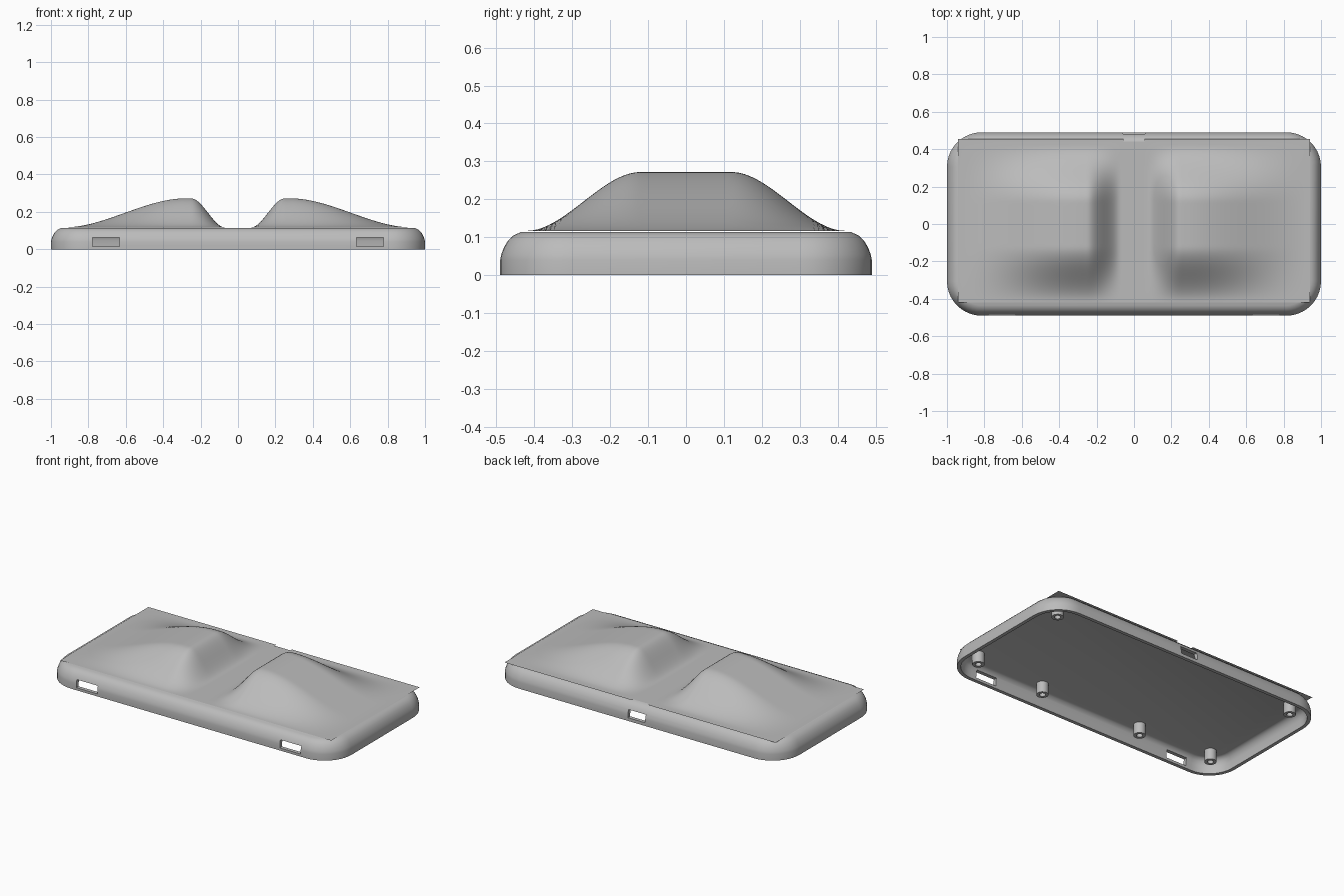
import bpy, bmesh, math

cube = bpy.data.objects.get("Cube")
if cube:
    bpy.data.objects.remove(cube, do_unlink=True)

grey = bpy.data.materials.new("plain_grey")
grey.use_nodes = True
grey.diffuse_color = (0.5, 0.5, 0.5, 1)
grey.node_tree.nodes["Principled BSDF"].inputs["Base Color"].default_value = (0.5, 0.5, 0.5, 1)


def finish(name, bm, recalc=True):
    """Turn a bmesh into a named, coloured object."""
    if recalc:
        bmesh.ops.recalc_face_normals(bm, faces=bm.faces)
    mesh = bpy.data.meshes.new(name)
    bm.to_mesh(mesh)
    bm.free()
    mesh.materials.append(grey)
    obj = bpy.data.objects.new(name, mesh)
    bpy.context.collection.objects.link(obj)
    return obj


def activate(obj):
    bpy.ops.object.select_all(action='DESELECT')
    obj.select_set(True)
    bpy.context.view_layer.objects.active = obj


def smooth(obj, degrees):
    activate(obj)
    bpy.ops.object.shade_smooth_by_angle(angle=math.radians(degrees))


def rounded_rect(hx, hy, r, z, steps=10):
    """Outline of a rounded rectangle, anticlockwise."""
    pts = []
    for quarter, (sx, sy) in enumerate([(1, 1), (-1, 1), (-1, -1), (1, -1)]):
        for i in range(steps + 1):
            a = (quarter + i / steps) * math.pi / 2
            pts.append((sx * (hx - r) + r * math.cos(a), sy * (hy - r) + r * math.sin(a), z))
    return pts


def loft(name, rings):
    """Skin a list of outlines and cap both ends."""
    bm = bmesh.new()
    loops = [[bm.verts.new(p) for p in ring] for ring in rings]
    n = len(loops[0])
    for a, b in zip(loops, loops[1:]):
        for i in range(n):
            j = (i + 1) % n
            bm.faces.new((a[i], a[j], b[j], b[i]))
    bm.faces.new(loops[0])
    bm.faces.new(loops[-1])
    return finish(name, bm)


# Hollow case: (inset, height) from the inner ceiling, round the rim, to the top
profile = [(0.06, 0.09), (0.045, 0.085), (0.032, 0.07), (0.024, 0.045), (0.022, 0),
           (0, 0), (0, 0.04), (0.003, 0.055), (0.01, 0.073), (0.02, 0.09),
           (0.034, 0.104), (0.055, 0.114)]
case = loft("case_shell", [rounded_rect(1 - d, 0.49 - d, 0.185 - d, z) for d, z in profile])

# Port openings: (x, y, width, bottom, top)
for x, y, w, low, high in [(-0.705, -0.48, 0.145, 0.016, 0.064),
                           (0.705, -0.48, 0.145, 0.016, 0.064),
                           (0, 0.48, 0.12, 0.02, 0.068)]:
    bm = bmesh.new()
    bmesh.ops.create_cube(bm, size=1)
    bmesh.ops.scale(bm, vec=(w, 0.1, high - low), verts=bm.verts)
    bmesh.ops.translate(bm, vec=(x, y, (low + high) / 2), verts=bm.verts)
    cutter = finish("port_cutter", bm)
    cutter.hide_render = True
    cut = case.modifiers.new("port", 'BOOLEAN')
    cut.operation = 'DIFFERENCE'
    cut.solver = 'EXACT'
    cut.object = cutter
    activate(case)
    bpy.ops.object.modifier_apply(modifier=cut.name)
    bpy.data.objects.remove(cutter, do_unlink=True)
smooth(case, 35)


# Screw bosses hanging from the ceiling
def circle(x, y, r, z, n=24):
    return [(x + r * math.cos(math.tau * i / n), y + r * math.sin(math.tau * i / n), z)
            for i in range(n)]


for side, sx in (("right", -1), ("left", 1)):
    for place, x, y in (("back", 0.86, 0.35), ("front", 0.86, -0.35), ("middle", 0.36, -0.38)):
        boss = loft(f"screw_boss_{place}_{side}",
                    [circle(sx * x, y, r, z) for r, z in
                     ((0.018, 0.075), (0.018, 0.02), (0.035, 0.02), (0.035, 0.092))])
        smooth(boss, 35)


# Palm rest sheet: two mirrored humps with a flat valley between them
def ease(v, start, end):
    t = min(max((v - start) / (end - start), 0), 1)
    return t * t * (3 - 2 * t)


def height(x, y):
    x = abs(x)
    across = ease(x, 0.07, 0.25) if x < 0.265 else ease(x, 0.93, 0.28)
    return 0.117 + 0.155 * across * ease(abs(y), 0.42, 0.12)


NOTCH, FRONT, BACK, SIDE = 0.055, -0.42, 0.455, 0.94
half = [NOTCH + (SIDE - NOTCH) * i / 70 for i in range(71)]
xs = [-x for x in reversed(half)] + half
ys = [FRONT + (0.44 - FRONT) * i / 60 for i in range(61)] + [BACK]

bm = bmesh.new()
grid = [[bm.verts.new((x, y, height(x, y))) for x in xs] for y in ys]
for j in range(len(ys) - 1):
    for i in range(len(xs) - 1):
        # leave out the small notch in the middle of the back edge
        if ys[j + 1] == BACK and abs(xs[i] + xs[i + 1]) < NOTCH:
            continue
        bm.faces.new((grid[j][i], grid[j][i + 1], grid[j + 1][i + 1], grid[j + 1][i]))
sheet = finish("palm_rest_sheet", bm, recalc=False)
smooth(sheet, 40)
